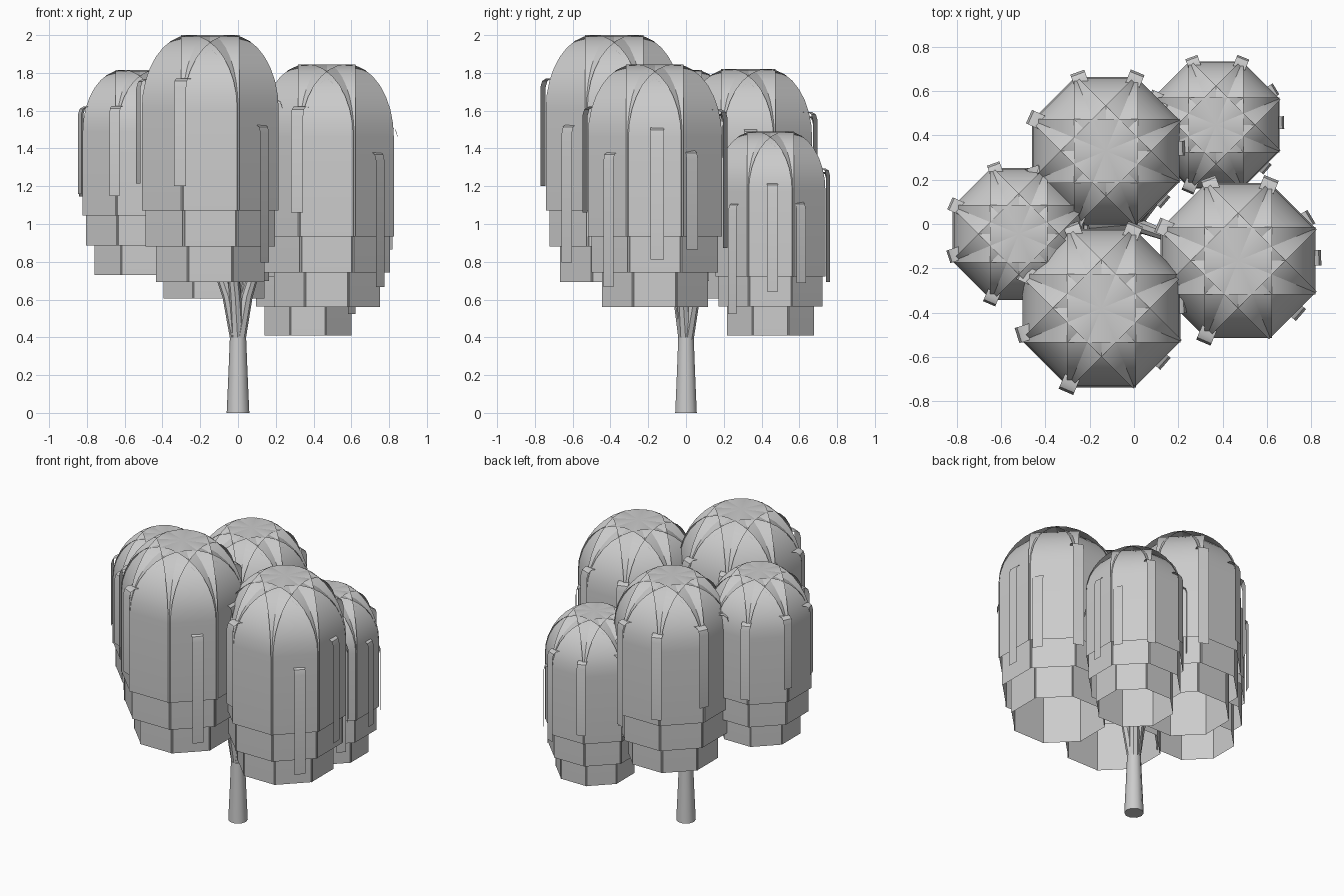
import bpy, bmesh
from math import sin, cos, pi, radians
from mathutils import Vector, Matrix

if "Cube" in bpy.data.objects:
    bpy.data.objects.remove(bpy.data.objects["Cube"])

# name, centre x, centre y, top z, radius, total height
CLUMPS = [
    ("front", -0.147, -0.38, 2.0, 0.357, 1.307),
    ("back", -0.127, 0.33, 1.82, 0.333, 1.215),
    ("back_right", 0.37, 0.447, 1.49, 0.287, 1.08),
    ("left", -0.52, -0.045, 1.815, 0.298, 1.085),
    ("right", 0.47, -0.165, 1.845, 0.35, 1.285),
]
# nested layers: radius factor, depth factor, drop of the crown
LAYERS = [(1.0, 0.71, 0.0), (0.945, 0.857, 0.1), (0.79, 1.0, 0.2)]
# hanging fronds: angle, top drop, length (both in radii)
FRONDS = [(2, 0.95, 2.0), (31, 1.3, 1.5), (68, 0.68, 2.1), (110, 0.75, 1.7),
          (156, 0.65, 1.6), (198, 0.65, 1.55), (247, 0.64, 1.6), (319, 1.32, 2.05)]


def finish(name, bm):
    me = bpy.data.meshes.new(name)
    bm.normal_update()
    bm.to_mesh(me)
    bm.free()
    ob = bpy.data.objects.new(name, me)
    bpy.context.collection.objects.link(ob)
    bpy.ops.object.select_all(action='DESELECT')
    ob.select_set(True)
    bpy.context.view_layer.objects.active = ob
    bpy.ops.object.shade_smooth_by_angle(angle=radians(40))
    return ob


def band(bm, profile, half, angle, origin):
    """Sheet swept sideways from an (r, z) profile, turned about z."""
    m = Matrix.Translation(origin) @ Matrix.Rotation(angle, 4, 'Z')
    rows = [[bm.verts.new(m @ Vector((r, s * half, z))) for s in (-1, 1)]
            for r, z in profile]
    for a, b in zip(rows, rows[1:]):
        bm.faces.new((a[0], a[1], b[1], b[0]))


def tube(name, path, sides=8):
    """Tapered tube through (point, radius) stations."""
    bm = bmesh.new()
    rings = []
    for i, (p, r) in enumerate(path):
        d = path[min(i + 1, len(path) - 1)][0] - path[max(i - 1, 0)][0]
        q = Vector((0, 0, 1)).rotation_difference(d)
        rings.append([bm.verts.new(p + q @ Vector((r * cos(2 * pi * k / sides),
                      r * sin(2 * pi * k / sides), 0))) for k in range(sides)])
    for a, b in zip(rings, rings[1:]):
        for k in range(sides):
            j = (k + 1) % sides
            bm.faces.new((a[k], a[j], b[j], b[k]))
    bm.faces.new(rings[0][::-1])
    bm.faces.new(rings[-1])
    finish(name, bm)


for name, cx, cy, top, R, H in CLUMPS:
    # draped canopy: four crossed arches per layer
    bm = bmesh.new()
    for kr, kd, drop in LAYERS:
        r = R * kr
        h = 1.1 * r
        crown = -drop * R
        arch = [(r * cos(pi * i / 16), crown - h + h * sin(pi * i / 16))
                for i in range(16, -1, -1)]
        arch = [(-r, -H * kd)] + arch + [(r, -H * kd)]
        for k in range(4):
            band(bm, arch, r * 0.435, k * pi / 4, (cx, cy, top))
    finish(name + "_canopy", bm)

    # narrow hanging fronds with hooked tops
    bm = bmesh.new()
    for deg, drop, length in FRONDS:
        off = (deg + 22.5) % 45 - 22.5
        r = R / cos(radians(off)) + 0.07 * R
        z = -drop * R
        prof = [(r - 0.22 * R, z - 0.01 * R), (r - 0.1 * R, z),
                (r - 0.03 * R, z - 0.04 * R), (r, z - 0.14 * R),
                (r, z - length * R)]
        band(bm, prof, 0.1 * R, radians(deg), (cx, cy, top))
    finish(name + "_fronds", bm)

    # branch rising from the fork into the clump
    zt = top - 0.35
    path = [(Vector((cx * t, cy * t, z)), r) for t, z, r in (
        (0.0, 0.36, 0.036), (0.1, 0.62, 0.031), (0.22, 0.8, 0.028),
        (0.55, 0.5 * (0.8 + zt), 0.022), (0.9, zt, 0.012))]
    tube(name + "_branch", path)

# trunk
tube("trunk", [(Vector((0, 0, z)), r) for z, r in
               ((0, 0.06), (0.2, 0.051), (0.4, 0.043))], 10)
